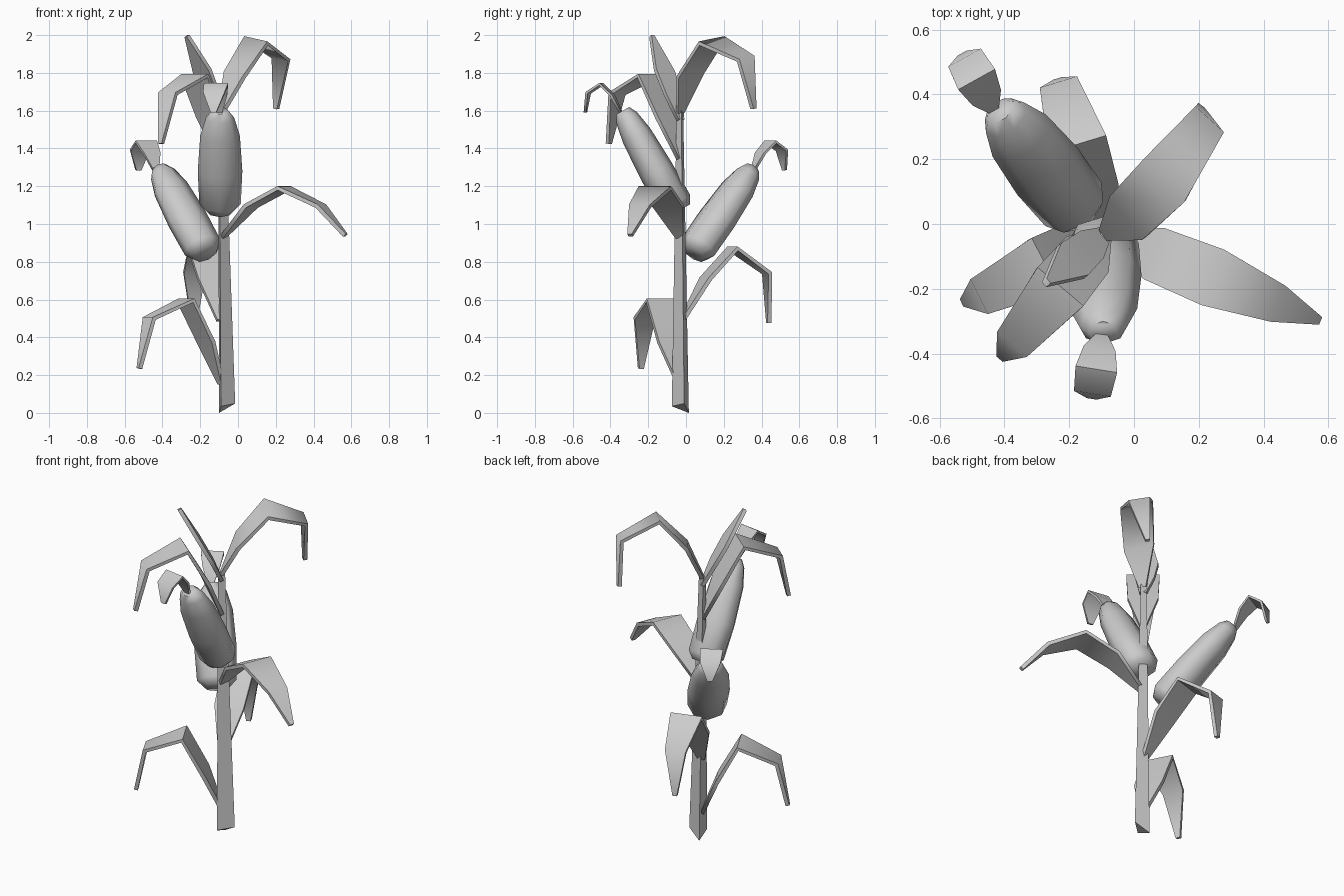
import bpy, bmesh, math
from mathutils import Vector

if "Cube" in bpy.data.objects:
    bpy.data.objects.remove(bpy.data.objects["Cube"])

UP = Vector((0, 0, 1))


def loft(name, rings, angle):
    """Skin a list of equal-length vertex rings and cap both ends."""
    bm = bmesh.new()
    loops = [[bm.verts.new(p) for p in ring] for ring in rings]
    n = len(loops[0])
    for a, b in zip(loops, loops[1:]):
        for i in range(n):
            j = (i + 1) % n
            bm.faces.new((a[i], a[j], b[j], b[i]))
    bm.faces.new(loops[0])
    bm.faces.new(loops[-1])
    bmesh.ops.recalc_face_normals(bm, faces=bm.faces[:])
    mesh = bpy.data.meshes.new(name)
    bm.to_mesh(mesh)
    bm.free()
    ob = bpy.data.objects.new(name, mesh)
    bpy.context.collection.objects.link(ob)
    bpy.ops.object.select_all(action='DESELECT')
    bpy.context.view_layer.objects.active = ob
    ob.select_set(True)
    bpy.ops.object.shade_smooth_by_angle(angle=math.radians(angle))
    return ob


def leaf(name, base, azimuth, path, widths, thick=0.022, roll=0.0, turn=0.0):
    """Bent blade: path holds (reach, rise) stations; turn swings it sideways."""
    pts, sides = [], []
    for i, (r, z) in enumerate(path):
        az = math.radians(azimuth + turn * i)
        out = Vector((math.cos(az), math.sin(az), 0))
        pts.append(Vector(base) + out * r + UP * z)
        sides.append(UP.cross(out))
    rings = []
    for i, (p, w, side) in enumerate(zip(pts, widths, sides)):
        before = (p - pts[max(i - 1, 0)]).normalized()
        after = (pts[min(i + 1, len(pts) - 1)] - p).normalized()
        nrm = (before + after).cross(side).normalized()
        s = (side * math.cos(roll) + UP * math.sin(roll)) * w / 2
        h = nrm * thick / 2
        rings.append([p - s - h, p + s - h, p + s + h, p - s + h])
    return loft(name, rings, 75)


def cob(name, start, end):
    """Flattened eight-sided husk along a slanted axis."""
    a, b = Vector(start), Vector(end)
    d = (b - a).normalized()
    u = d.cross(UP).normalized()
    v = d.cross(u)
    # stations: (position along axis, half width, half depth)
    profile = [(0, .07, .07), (.07, .11, .095), (.4, .118, .093),
               (.75, .105, .082), (.93, .075, .062), (1, .045, .04)]
    rings = []
    for t, ru, rv in profile:
        c = a.lerp(b, t)
        rings.append([c + u * ru * math.cos(k * math.pi / 4)
                      + v * rv * math.sin(k * math.pi / 4) for k in range(8)])
    return loft(name, rings, 60)


# Three-sided tapering stalk with a slanted cut foot
foot = [Vector((-.10, .015, 0)), Vector((-.09, -.075, .035)), Vector((-.015, -.01, .05))]
tip = [Vector((-.105, -.015, 1.6)), Vector((-.10, -.05, 1.6)), Vector((-.07, -.025, 1.6))]
loft("stalk", [foot, tip], 30)

# Long drooping leaves around the stalk
W = [.04, .17, .185, .12, .025]
STEM = (-.09, -.03)
arch = [(0, 0), (.09, .22), (.21, .44), (.425, .345), (.48, .08)]
wide = [(.01, 0), (.14, .22), (.29, .38), (.48, .25), (.49, -.015)]
reach = [(.01, 0), (.17, .165), (.36, .26), (.57, .165), (.71, .01)]
upper = [(0, .02), (.09, .22), (.25, .40), (.47, .305), (.485, .04)]
leaf("low_left_leaf", (*STEM, .155), 209, arch, W, turn=-.8)
leaf("low_back_leaf", (*STEM, .49), 107, wide, W)
leaf("middle_right_leaf", (*STEM, .93), 338, reach, W)
leaf("upper_left_leaf", (*STEM, 1.345), 230, [(r * 1.03, z) for r, z in arch], W)
leaf("top_right_leaf", (*STEM, 1.57), 31, upper, W, roll=.15, turn=5.5)

# Upright young leaf at the top
leaf("top_spike_leaf", (*STEM, 1.55), 220,
     [(0, 0), (.06, .13), (.13, .26), (.235, .445)], [.04, .11, .13, .02], roll=.1)

# Two cobs, each with a curled husk tip
cob("front_cob", (-.095, -.04, 1.07), (-.095, -.335, 1.6))
cob("left_cob", (-.17, .04, .845), (-.415, .35, 1.295))
curl = [(0, -.02), (.045, .07), (.105, .13), (.175, .085), (.19, -.02)]
curl_w = [.035, .10, .13, .115, .03]
leaf("front_husk_tip", (-.10, -.345, 1.61), 261, curl, curl_w, .014)
leaf("left_husk_tip", (-.435, .355, 1.305), 119, curl, curl_w, .014)
